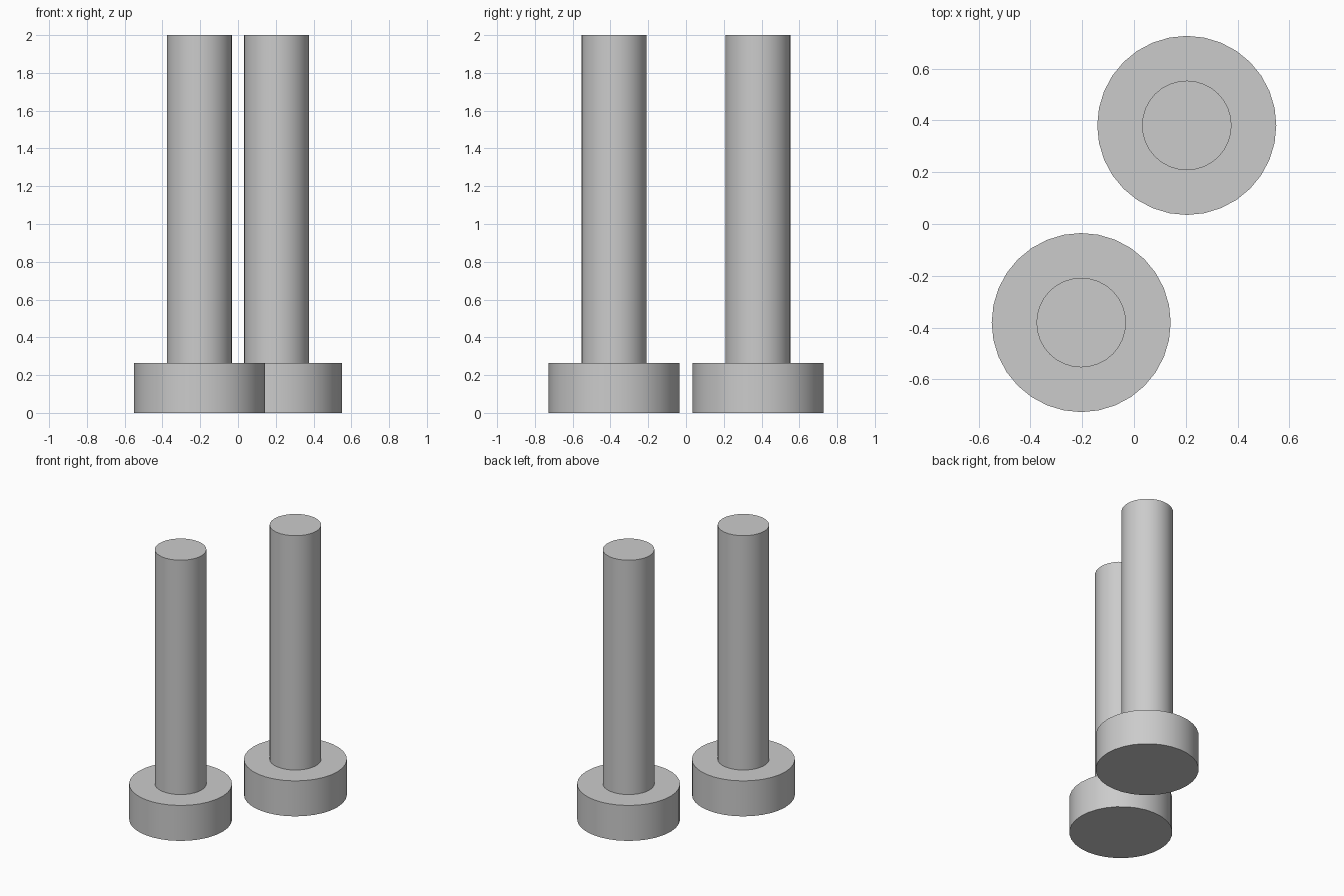
import bpy
import math

if "Cube" in bpy.data.objects:
    bpy.data.objects.remove(bpy.data.objects["Cube"])

steel = bpy.data.materials.new("plain grey")
steel.diffuse_color = (0.6, 0.6, 0.6, 1)
steel.use_nodes = True
steel.node_tree.nodes["Principled BSDF"].inputs["Base Color"].default_value = steel.diffuse_color

HEAD_RADIUS, SHAFT_RADIUS = 0.346, 0.173
HEAD_TOP, TOTAL_HEIGHT = 0.263, 2.0


def lathe_bolt(name, x, y):
    """Solid of revolution: wide head at the bottom, slim shaft above."""
    profile = [(HEAD_RADIUS, 0), (HEAD_RADIUS, HEAD_TOP),
               (SHAFT_RADIUS, HEAD_TOP), (SHAFT_RADIUS, TOTAL_HEIGHT)]
    sides = 32
    verts = [(r * math.cos(math.tau * i / sides), r * math.sin(math.tau * i / sides), z)
             for r, z in profile for i in range(sides)]
    faces = [(k * sides + i, k * sides + (i + 1) % sides,
              (k + 1) * sides + (i + 1) % sides, (k + 1) * sides + i)
             for k in range(len(profile) - 1) for i in range(sides)]
    # Flat end caps
    faces.append(tuple(reversed(range(sides))))
    faces.append(tuple(range(3 * sides, 4 * sides)))
    mesh = bpy.data.meshes.new(name)
    mesh.from_pydata(verts, [], faces)
    mesh.materials.append(steel)
    bolt = bpy.data.objects.new(name, mesh)
    bolt.location = (x, y, 0)
    bpy.context.collection.objects.link(bolt)
    # Round walls smooth, rims sharp
    bpy.ops.object.select_all(action='DESELECT')
    bolt.select_set(True)
    bpy.context.view_layer.objects.active = bolt
    bpy.ops.object.shade_smooth_by_angle(angle=math.radians(30))


# Two identical bolts standing on their heads
lathe_bolt("front_bolt", -0.204, -0.381)
lathe_bolt("back_bolt", 0.204, 0.381)
